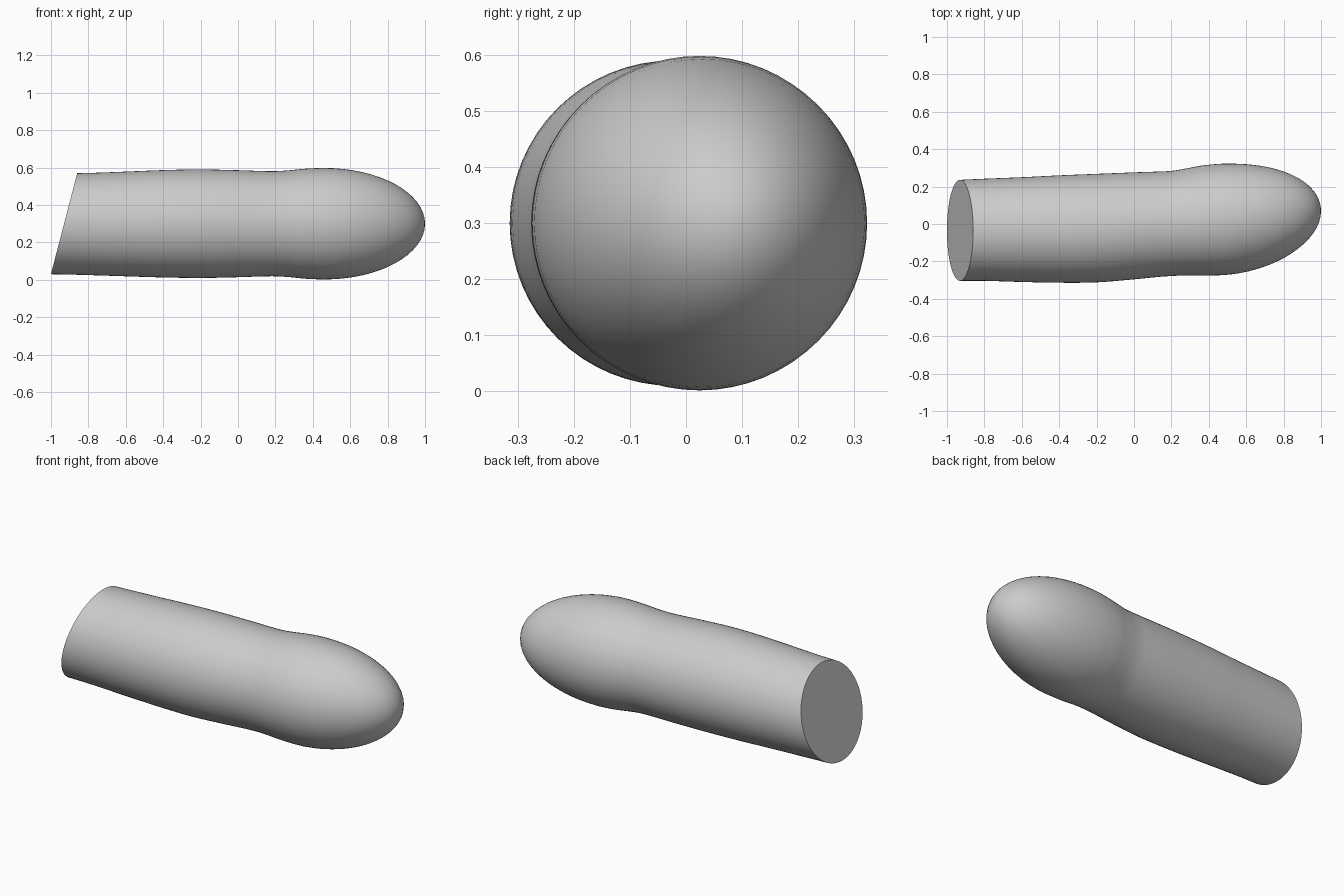
import bpy, bmesh, math

if "Cube" in bpy.data.objects:
    bpy.data.objects.remove(bpy.data.objects["Cube"])

SIDES = 64
# stations along the body: x, centre y, radius
shaft = [(-0.93, -0.034, 0.270), (-0.80, -0.031, 0.273), (-0.60, -0.030, 0.280),
         (-0.40, -0.027, 0.287), (-0.20, -0.022, 0.290), (0.00, -0.010, 0.286),
         (0.12, -0.002, 0.282), (0.20, 0.003, 0.281), (0.28, 0.011, 0.286),
         (0.36, 0.018, 0.294), (0.46, 0.024, 0.298)]


def catmull(p0, p1, p2, p3, t):
    # non-uniform cubic through p1 and p2, tangents from neighbours in x
    h = p2[0] - p1[0]
    out = [p1[0] + h * t]
    for k in (1, 2):
        m1 = (p2[k] - p0[k]) / (p2[0] - p0[0]) * h
        m2 = (p3[k] - p1[k]) / (p3[0] - p1[0]) * h
        out.append((2*t**3 - 3*t*t + 1) * p1[k] + (t**3 - 2*t*t + t) * m1
                   + (3*t*t - 2*t**3) * p2[k] + (t**3 - t*t) * m2)
    return tuple(out)


# rounded tip: an ellipse whose centre drifts sideways
N = 16
tip = []
for i in range(1, N):
    a = math.pi / 2 * i / N
    s = math.sin(a)
    tip.append((0.46 + 0.54 * s, 0.024 + 0.046 * s ** 1.3, 0.298 * math.cos(a)))

# smooth the shaft stations
pts = [shaft[0]] + shaft + [tip[0]]
stations = []
for i in range(1, len(pts) - 2):
    for j in range(4):
        stations.append(catmull(pts[i-1], pts[i], pts[i+1], pts[i+2], j / 4))
stations += [shaft[-1]] + tip

# loft the rings; the open end slants back and fades to upright
bm = bmesh.new()
rings = []
for x, cy, r in stations:
    slant = 0.26 * max(0.0, min(1.0, (-0.3 - x) / 0.63))
    ring = []
    for k in range(SIDES):
        a = 2 * math.pi * k / SIDES
        z = r * math.sin(a)
        ring.append(bm.verts.new((x + slant * z, cy + r * math.cos(a), 0.3 + z)))
    rings.append(ring)
for a, b in zip(rings, rings[1:]):
    for k in range(SIDES):
        n = (k + 1) % SIDES
        bm.faces.new((a[k], a[n], b[n], b[k]))
apex = bm.verts.new((1.0, 0.07, 0.3))
for k in range(SIDES):
    bm.faces.new((rings[-1][k], rings[-1][(k + 1) % SIDES], apex))
# flat slanted end
bm.faces.new(rings[0])
bmesh.ops.recalc_face_normals(bm, faces=bm.faces)

me = bpy.data.meshes.new("rounded_body")
bm.to_mesh(me)
bm.free()
body = bpy.data.objects.new("rounded_body", me)
bpy.context.collection.objects.link(body)
bpy.context.view_layer.objects.active = body
body.select_set(True)
bpy.ops.object.shade_smooth_by_angle(angle=math.radians(40))
